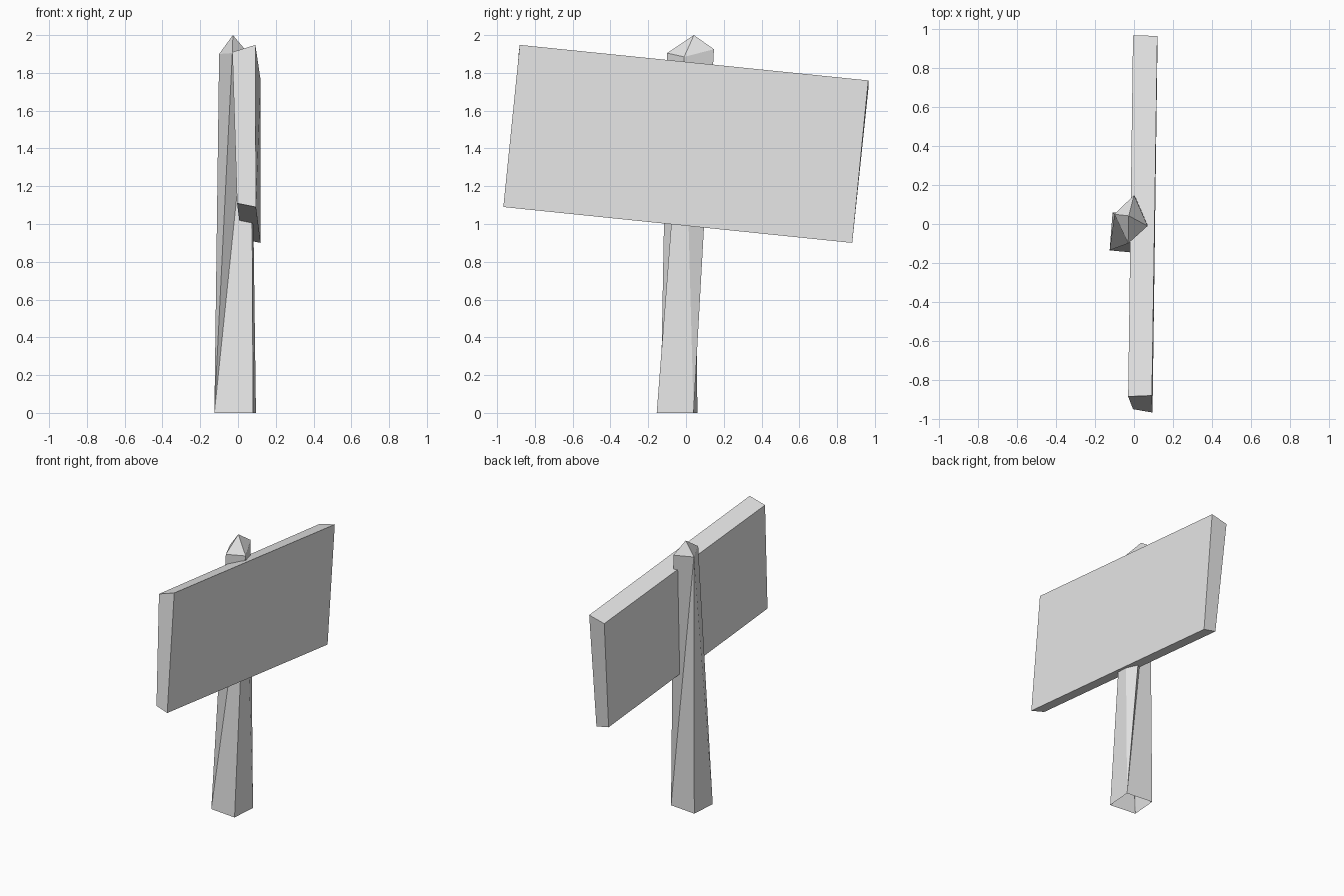
import bpy

if "Cube" in bpy.data.objects:
    bpy.data.objects.remove(bpy.data.objects["Cube"])

grey = bpy.data.materials.new("plain_grey")
grey.diffuse_color = (0.8, 0.8, 0.8, 1)
grey.use_nodes = True
grey.node_tree.nodes["Principled BSDF"].inputs["Base Color"].default_value = grey.diffuse_color


def add_part(name, verts, faces):
    mesh = bpy.data.meshes.new(name)
    mesh.from_pydata(verts, [], faces)
    mesh.materials.append(grey)
    mesh.update()
    obj = bpy.data.objects.new(name, mesh)
    bpy.context.collection.objects.link(obj)
    return obj


# Tapered, slightly twisted post: open base ring, upper ring and a pointed tip
base = [(-0.125, -0.135, 0), (0.08, -0.155, 0), (0.095, 0.04, 0), (-0.11, 0.06, 0)]
ring = [(-0.03, -0.10, 1.905), (0.07, -0.01, 1.885), (0.0, 0.148, 1.925), (-0.10, 0.05, 1.90)]
tip = [(-0.027, 0.042, 2.0)]
faces = []
for i in range(4):
    j = (i + 1) % 4
    # Sides fold alternately, so both folds meet at every second corner
    if i % 2 == 0:
        faces += [(i, j, 4 + j), (i, 4 + j, 4 + i)]
    else:
        faces += [(i, j, 4 + i), (j, 4 + j, 4 + i)]
    faces.append((4 + i, 4 + j, 8))
add_part("post", base + ring + tip, faces)

# Tilted sign board: front end corners, then back end corners
front_end = [(-0.005, -0.95, 1.11), (0.095, -0.967, 1.09), (0.092, -0.88, 1.948), (-0.03, -0.885, 1.91)]
back_end = [(0.02, 0.88, 0.92), (0.12, 0.88, 0.90), (0.12, 0.965, 1.76), (-0.005, 0.967, 1.73)]
faces = [(0, 1, 2, 3), (7, 6, 5, 4)]
faces += [(i, 4 + i, 4 + (i + 1) % 4, (i + 1) % 4) for i in range(4)]
add_part("sign_board", front_end + back_end, faces)
